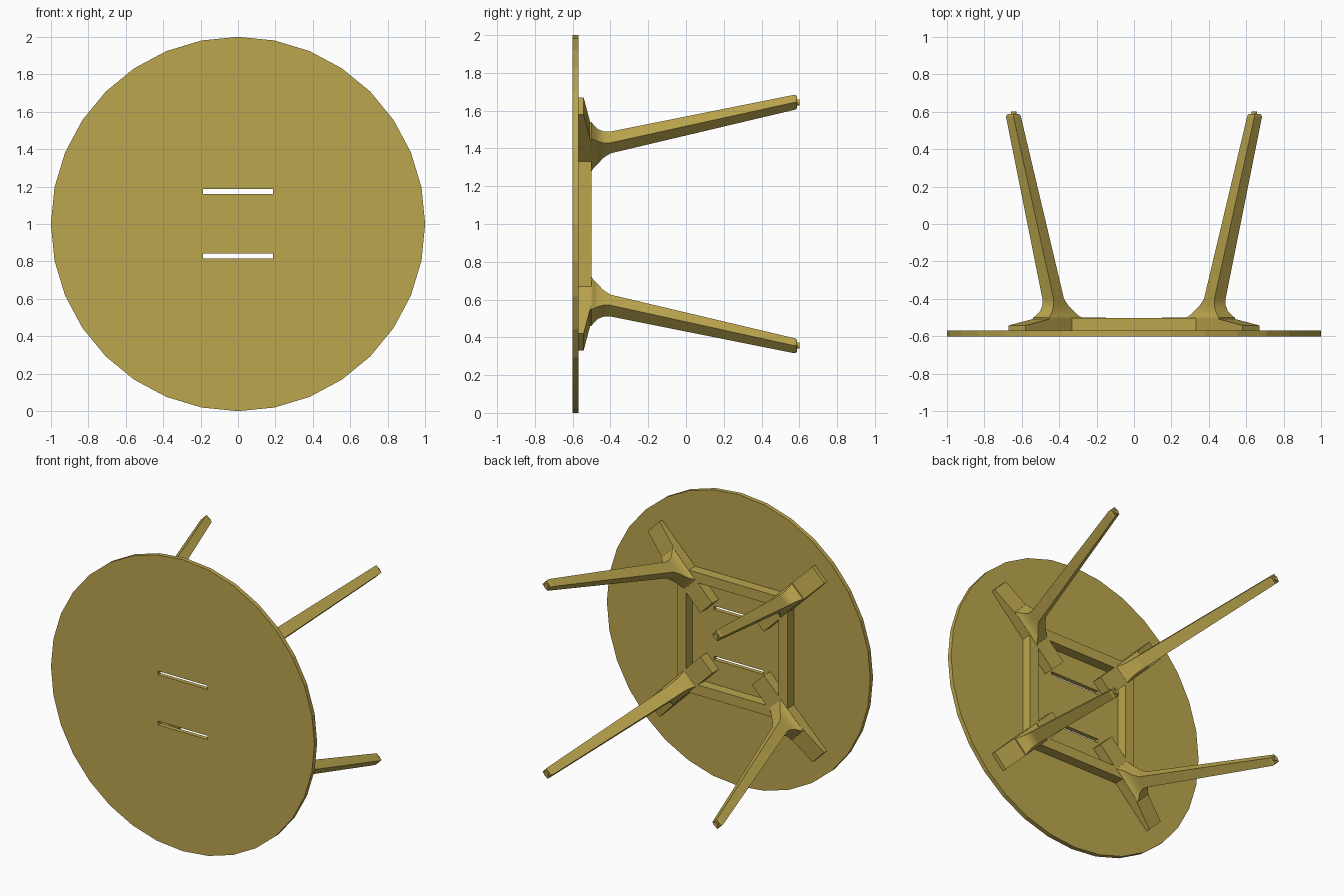
import bpy, bmesh, math
from mathutils import Matrix, Vector

cube = bpy.data.objects.get("Cube")
if cube:
    bpy.data.objects.remove(cube, do_unlink=True)

# Single flat material
wood = bpy.data.materials.new("ochre_wood")
wood.use_nodes = True
OCHRE = (0.50, 0.38, 0.075, 1.0)
wood.diffuse_color = OCHRE
wood.node_tree.nodes["Principled BSDF"].inputs["Base Color"].default_value = OCHRE


def finish(name, bm, smooth=None):
    """Turn a bmesh into a coloured object."""
    bmesh.ops.recalc_face_normals(bm, faces=bm.faces)
    mesh = bpy.data.meshes.new(name)
    bm.to_mesh(mesh)
    bm.free()
    mesh.materials.append(wood)
    obj = bpy.data.objects.new(name, mesh)
    bpy.context.collection.objects.link(obj)
    if smooth:
        bpy.ops.object.select_all(action='DESELECT')
        obj.select_set(True)
        bpy.context.view_layer.objects.active = obj
        bpy.ops.object.shade_smooth_by_angle(angle=math.radians(smooth))
    return obj


def box(name, lo, hi):
    lo, hi = Vector(lo), Vector(hi)
    bm = bmesh.new()
    bmesh.ops.create_cube(bm, size=1, matrix=Matrix.Translation((lo + hi) / 2)
                          @ Matrix.Diagonal((*(hi - lo), 1)))
    return finish(name, bm)


def cylinder(bm, radius, sides, centre, depth):
    """Cylinder whose axis runs along y."""
    bmesh.ops.create_cone(bm, cap_ends=True, segments=sides, radius1=radius, radius2=radius,
                          depth=depth, matrix=Matrix.Translation(centre)
                          @ Matrix.Rotation(math.pi / 2, 4, 'X'))


def loft(bm, rings):
    """Skin a list of equal vertex rings and cap both ends."""
    rows = [[bm.verts.new(p) for p in ring] for ring in rings]
    n = len(rows[0])
    for a, b in zip(rows, rows[1:]):
        for i in range(n):
            j = (i + 1) % n
            bm.faces.new((a[i], a[j], b[j], b[i]))
    bm.faces.new(rows[0])
    bm.faces.new(rows[-1])


# Round top, standing on edge, with two slots cut through
bm = bmesh.new()
cylinder(bm, 1.0, 32, (0, -0.585, 1), 0.03)
top = finish("table_top", bm)
for z in (0.829, 1.173):
    cutter = box("slot_cutter", (-0.188, -0.7, z - 0.013), (0.188, -0.5, z + 0.013))
    cutter.hide_render = True
    cut = top.modifiers.new("slot", 'BOOLEAN')
    cut.operation, cut.solver, cut.object = 'DIFFERENCE', 'EXACT', cutter
    bpy.ops.object.select_all(action='DESELECT')
    bpy.context.view_layer.objects.active = top
    top.select_set(True)
    bpy.ops.object.modifier_apply(modifier=cut.name)
    bpy.data.objects.remove(cutter, do_unlink=True)

# Square frame of four rails between the leg mounts
IN, OUT, END, LOW, HIGH = 0.35, 0.42, 0.34, -0.571, -0.501
for s, side, level in ((1, "left", "upper"), (-1, "right", "lower")):
    a, b = sorted((s * IN, s * OUT))
    box(side + "_rail", (a, LOW, 1 - END), (b, HIGH, 1 + END))
    box(level + "_rail", (-END, LOW, 1 + a), (END, HIGH, 1 + b))

# Mount side profile: (distance from centre along the diagonal, y)
MOUNT = [(0.276, -0.571), (0.276, -0.5), (0.67, -0.502), (0.884, -0.542), (0.884, -0.571)]
MOUNT_HALF = 0.0635
# Leg stations: (y, inner distance, outer distance, width)
LEG = [(-0.52, 0.45, 0.70, 0.126), (-0.50, 0.456, 0.70, 0.124), (-0.49, 0.472, 0.688, 0.108),
       (-0.465, 0.500, 0.663, 0.092), (-0.435, 0.540, 0.650, 0.086), (-0.40, 0.571, 0.650, 0.084),
       (0.570, 0.882, 0.938, 0.057), (0.582, 0.885, 0.938, 0.053), (0.588, 0.890, 0.933, 0.044)]

for sx, side in ((1, "left"), (-1, "right")):
    for sz, level in ((1, "upper"), (-1, "lower")):
        def place(r, t, y):
            k = math.sqrt(0.5)
            return (sx * (r - t) * k, y, 1 + sz * (r + t) * k)

        name = level + "_" + side
        # Mount bar along the diagonal
        bm = bmesh.new()
        loft(bm, [[place(r, t, y) for r, y in MOUNT] for t in (-MOUNT_HALF, MOUNT_HALF)])
        finish(name + "_mount", bm)

        # Flared, tapering, splayed leg
        bm = bmesh.new()
        loft(bm, [[place(a, -w / 2, y), place(b, -w / 2, y), place(b, w / 2, y), place(a, w / 2, y)]
                  for y, a, b, w in LEG])
        finish(name + "_leg", bm, 40)

        # Small round foot pin
        bm = bmesh.new()
        cylinder(bm, 0.015, 12, place(0.910, 0, 0.59), 0.02)
        finish(name + "_foot", bm, 40)
